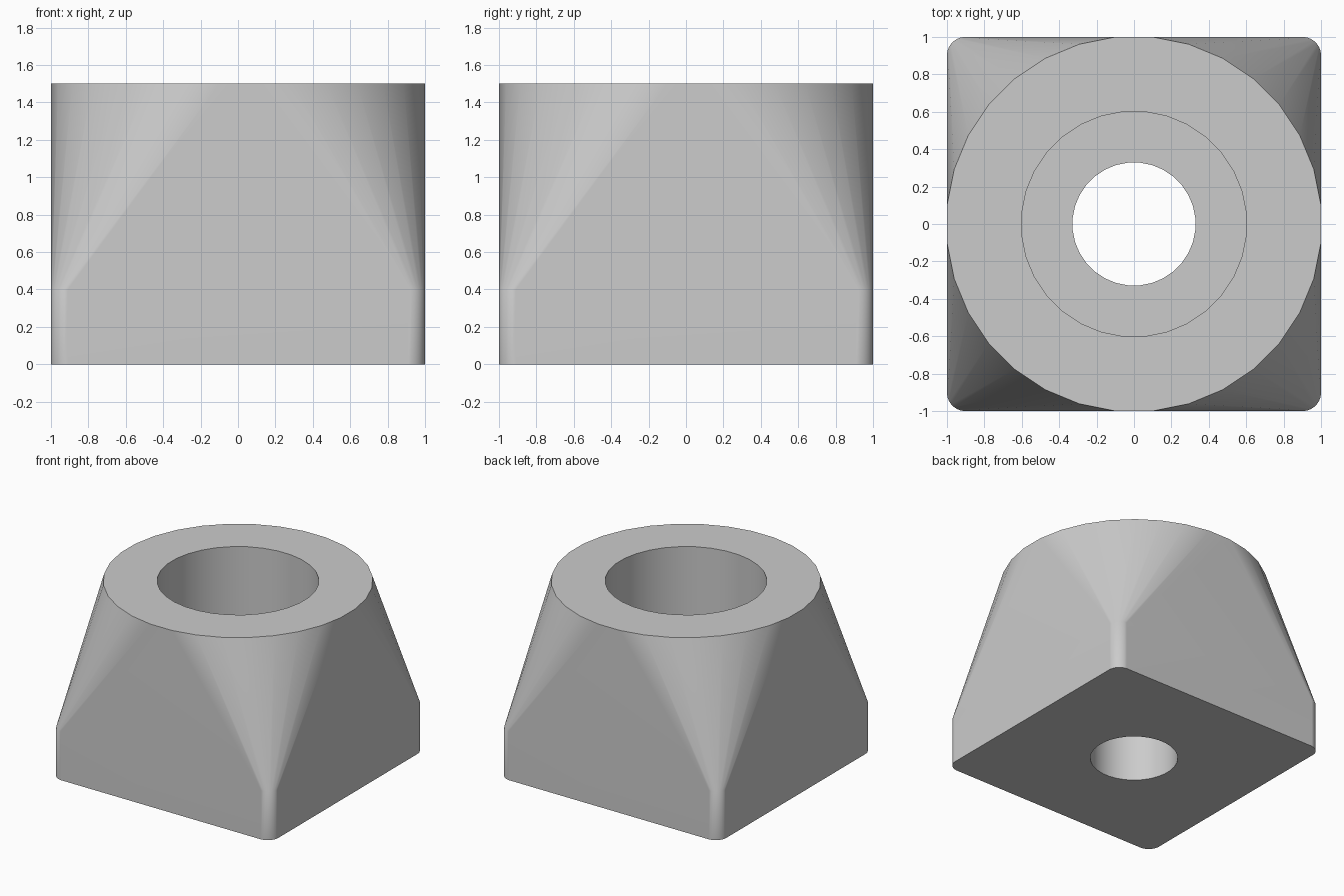
import bpy
import bmesh
from math import cos, sin, pi, radians, copysign

cube = bpy.data.objects.get("Cube")
if cube:
    bpy.data.objects.remove(cube, do_unlink=True)

SIDES = 32
FLAT = cos(pi / SIDES)  # scales radii so the flats reach the nominal size

# One colour for the whole part
grey = bpy.data.materials.new("light grey")
grey.use_nodes = True
colour = (0.6, 0.6, 0.6, 1)
grey.diffuse_color = colour
grey.node_tree.nodes["Principled BSDF"].inputs["Base Color"].default_value = colour


def ring(bm, z, radius, corner=0.0):
    """Circle, or a rounded square when its quadrants are pushed out to corners."""
    verts = []
    for i in range(SIDES):
        a = (i + 0.5) * 2 * pi / SIDES
        x, y = cos(a), sin(a)
        verts.append(bm.verts.new((copysign(corner, x) + radius * x / FLAT,
                                   copysign(corner, y) + radius * y / FLAT, z)))
    return verts


# Closed section: square base, round top, wide bore, ledge, narrow through hole
bm = bmesh.new()
rings = [
    ring(bm, 0, 0.1, 0.9),
    ring(bm, 0.4, 0.1, 0.9),
    ring(bm, 1.5, 1.0),
    ring(bm, 1.5, 0.6),
    ring(bm, 0.4, 0.6),
    ring(bm, 0.4, 0.328),
    ring(bm, 0, 0.328),
]
for lower, upper in zip(rings, rings[1:] + rings[:1]):
    for i in range(SIDES):
        j = (i + 1) % SIDES
        bm.faces.new((lower[i], lower[j], upper[j], upper[i]))
bmesh.ops.recalc_face_normals(bm, faces=bm.faces)

mesh = bpy.data.meshes.new("square_to_round_foot")
bm.to_mesh(mesh)
bm.free()
mesh.materials.append(grey)
foot = bpy.data.objects.new("square_to_round_foot", mesh)
bpy.context.collection.objects.link(foot)

# Smooth walls with crisp rims; large flats stay flat
bpy.ops.object.select_all(action="DESELECT")
foot.select_set(True)
bpy.context.view_layer.objects.active = foot
bpy.ops.object.shade_smooth_by_angle(angle=radians(30))
weighted = foot.modifiers.new("weighted_normals", "WEIGHTED_NORMAL")
weighted.keep_sharp = True
